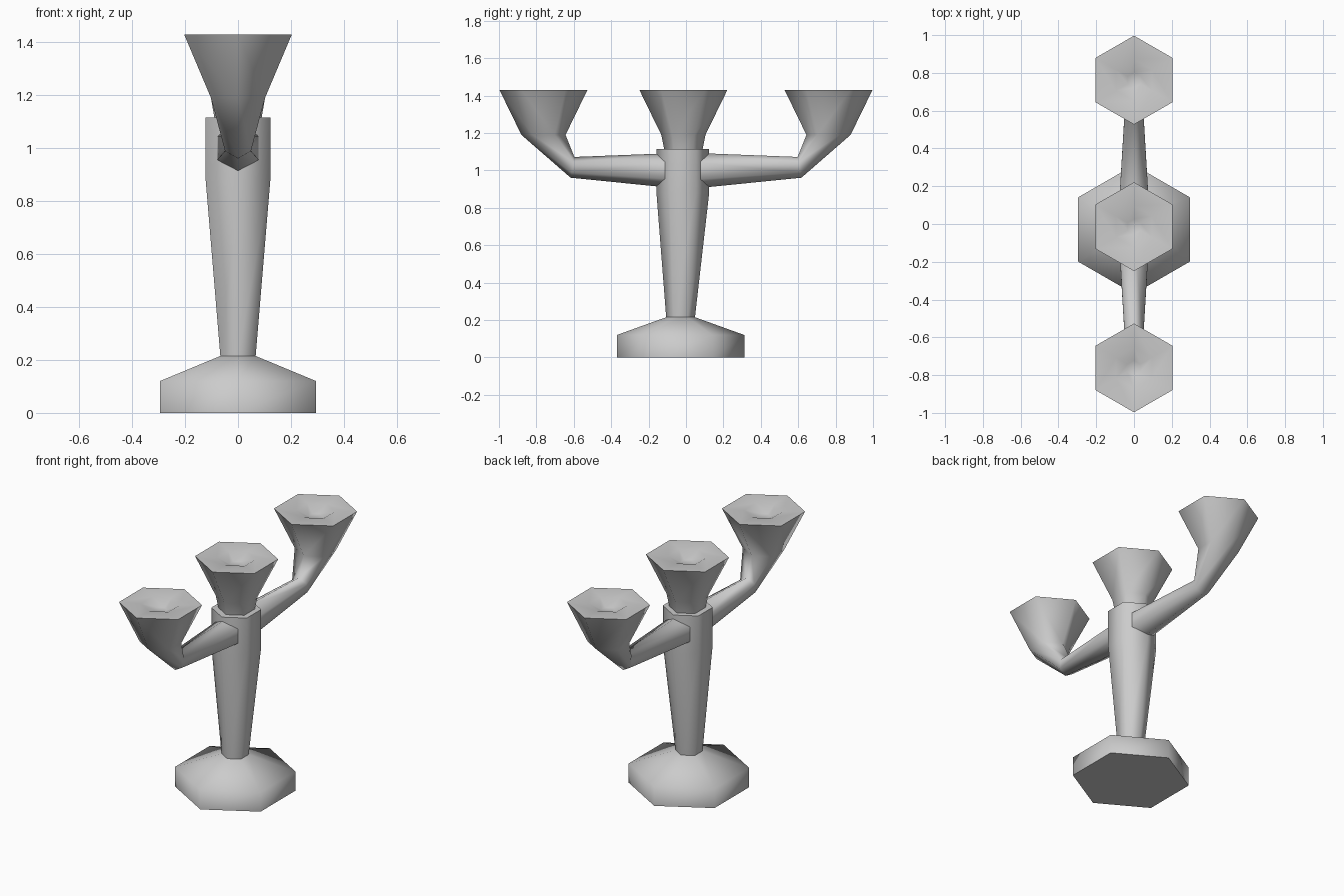
import bpy, bmesh, math
from mathutils import Vector

if "Cube" in bpy.data.objects:
    bpy.data.objects.remove(bpy.data.objects["Cube"])

SIDES = 6


def loft(name, sections):
    """Loft hexagonal rings; each section is a pair of opposite corners (y, z) in the x = 0 plane."""
    bm = bmesh.new()
    rings = []
    for p, q in sections:
        a, b = Vector((0, *p)), Vector((0, *q))
        mid, half = (a + b) / 2, (a - b) / 2
        side = Vector((half.length, 0, 0))
        rings.append([bm.verts.new(mid + half * math.cos(t) + side * math.sin(t))
                      for t in (math.tau * i / SIDES for i in range(SIDES))])
    for r, s in zip(rings, rings[1:]):
        for i in range(SIDES):
            j = (i + 1) % SIDES
            bm.faces.new((r[i], r[j], s[j], s[i]))
    bm.faces.new(rings[0])
    bm.faces.new(rings[-1])
    bmesh.ops.recalc_face_normals(bm, faces=bm.faces)
    mesh = bpy.data.meshes.new(name)
    bm.to_mesh(mesh)
    bm.free()
    obj = bpy.data.objects.new(name, mesh)
    bpy.context.collection.objects.link(obj)
    bpy.ops.object.select_all(action='DESELECT')
    obj.select_set(True)
    bpy.context.view_layer.objects.active = obj
    bpy.ops.object.shade_smooth_by_angle(angle=math.radians(70))
    return obj


def level(y, z, r):
    """Horizontal ring."""
    return (y - r, z), (y + r, z)


def cup(y):
    """Flared cup with a flat rim and a shallow candle hollow."""
    return [level(y, 1.19, 0.118), level(y, 1.43, 0.235),
            level(y, 1.425, 0.11), level(y, 1.39, 0.04)]


# Foot and stem
loft("foot_and_stem", [level(-0.029, 0, 0.341), level(-0.029, 0.12, 0.341),
                       level(-0.029, 0.215, 0.077), level(-0.017, 0.88, 0.141),
                       level(-0.017, 1.115, 0.141)])

# Centre cup
loft("centre_cup", [level(-0.014, 1.08, 0.096)] + cup(-0.014))

# Bent arms ending in cups, front and back
arm = [((0.03, 1.094), (0.03, 0.902)), ((0.597, 1.072), (0.617, 0.961))] + cup(0.762)
loft("back_arm", arm)
loft("front_arm", [tuple((-y, z) for y, z in pair) for pair in arm])
